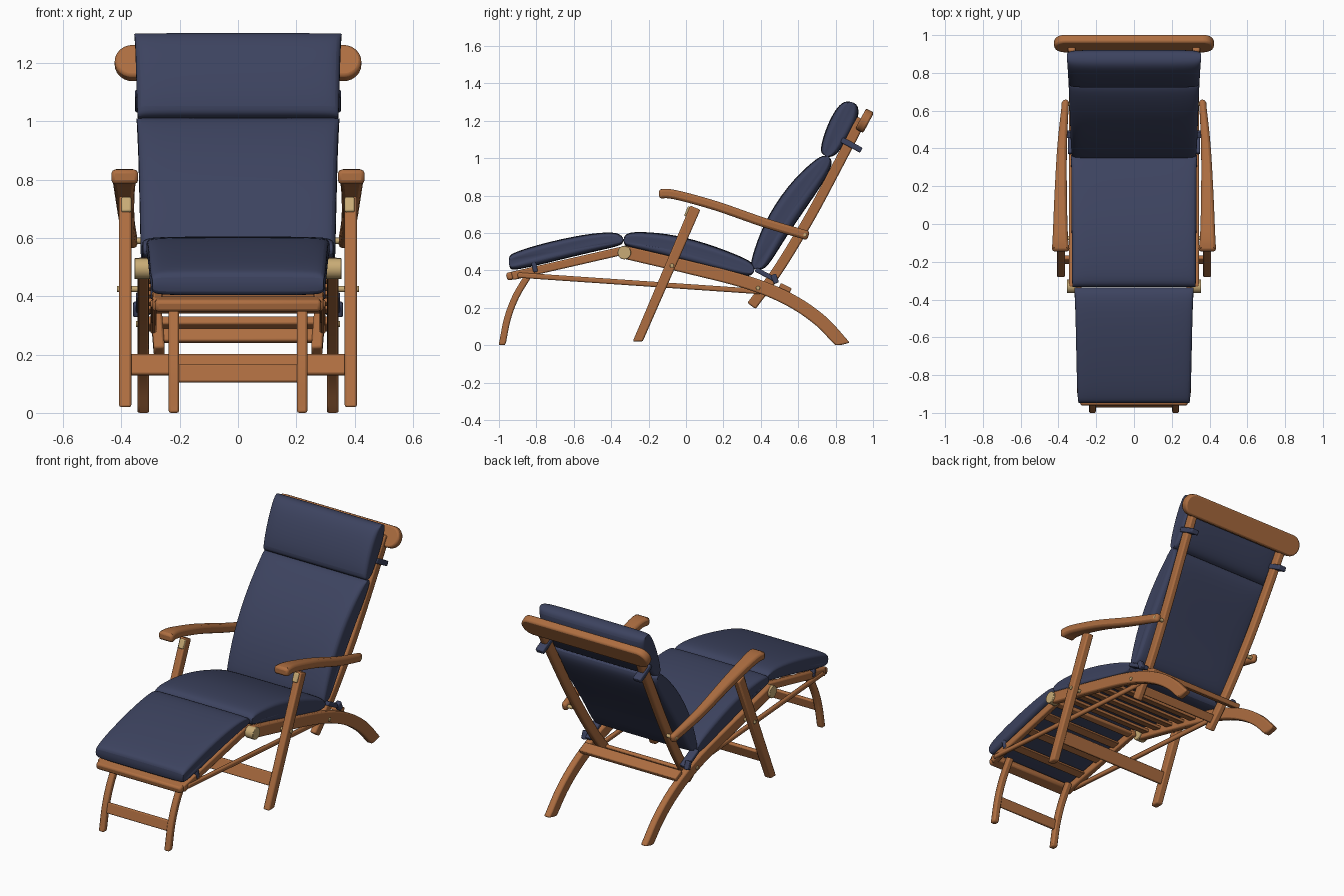
import bpy, bmesh, math
from mathutils import Vector, Matrix

if "Cube" in bpy.data.objects:
    bpy.data.objects.remove(bpy.data.objects["Cube"])


def material(name, rgb, rough):
    m = bpy.data.materials.new(name)
    m.use_nodes = True
    m.diffuse_color = (*rgb, 1)
    bsdf = m.node_tree.nodes["Principled BSDF"]
    bsdf.inputs["Base Color"].default_value = (*rgb, 1)
    bsdf.inputs["Roughness"].default_value = rough
    return m


WOOD = material("teak wood", (0.42, 0.155, 0.052), 0.6)
NAVY = material("navy fabric", (0.046, 0.056, 0.115), 0.9)
BRASS = material("pale brass", (0.58, 0.41, 0.18), 0.5)


def finish(name, bm, mat, bevel=0.0, subsurf=0):
    bmesh.ops.recalc_face_normals(bm, faces=bm.faces)
    mesh = bpy.data.meshes.new(name)
    bm.to_mesh(mesh)
    bm.free()
    mesh.materials.append(mat)
    ob = bpy.data.objects.new(name, mesh)
    bpy.context.collection.objects.link(ob)
    if bevel:
        b = ob.modifiers.new("rounded edges", "BEVEL")
        b.width, b.segments, b.angle_limit = bevel, 2, math.radians(50)
        b.limit_method = "ANGLE"
    if subsurf:
        s = ob.modifiers.new("soft", "SUBSURF")
        s.levels = s.render_levels = subsurf
    bpy.ops.object.select_all(action="DESELECT")
    bpy.context.view_layer.objects.active = ob
    ob.select_set(True)
    bpy.ops.object.shade_smooth_by_angle(angle=math.radians(40))
    return ob


def skin(bm, rings):
    """Join equal rings of points into a closed tube."""
    loops = [[bm.verts.new(p) for p in ring] for ring in rings]
    n = len(loops[0])
    for a, b in zip(loops, loops[1:]):
        for i in range(n):
            j = (i + 1) % n
            bm.faces.new((a[i], a[j], b[j], b[i]))
    bm.faces.new(loops[0])
    bm.faces.new(loops[-1])


def spline(points, steps):
    """Smooth curve through the points."""
    pts = [Vector(p) for p in points]
    pts = [2 * pts[0] - pts[1]] + pts + [2 * pts[-1] - pts[-2]]
    out = []
    for a, b, c, d in zip(pts, pts[1:], pts[2:], pts[3:]):
        for k in range(steps):
            t = k / steps
            out.append(0.5 * (2 * b + (c - a) * t + (2 * a - 5 * b + 4 * c - d) * t ** 2
                              + (3 * b - a - 3 * c + d) * t ** 3))
    return out + [pts[-2]]


def beam(name, path, width, depth, side=1, floor=0.0, steps=5, bevel=0.008):
    """Rectangular timber along x, y, z points; width may taper from start to end."""
    pts = spline(path, steps if len(path) > 2 else 1)
    w0, w1 = width if isinstance(width, tuple) else (width, width)
    bm, rings = bmesh.new(), []
    for i, p in enumerate(pts):
        d = pts[min(i + 1, len(pts) - 1)] - pts[max(i - 1, 0)]
        n = Vector((0, -d.z, d.y)).normalized() * depth / 2
        w = Vector((w0 + (w1 - w0) * i / (len(pts) - 1), 0, 0)) / 2
        ring = [p + w + n, p - w + n, p - w - n, p + w - n]
        rings.append([(q.x * side, q.y, max(q.z, floor)) for q in ring])
    skin(bm, rings)
    return finish(name, bm, WOOD, bevel)


def box(name, centre, size, tilt=0, mat=WOOD, bevel=0.006):
    bm = bmesh.new()
    bmesh.ops.create_cube(bm, size=1, matrix=Matrix.Translation(centre)
                          @ Matrix.Rotation(math.radians(tilt), 4, "X")
                          @ Matrix.Diagonal((*size, 1)))
    return finish(name, bm, mat, bevel)


def cylinder(name, centre, radius, length, mat=BRASS):
    bm = bmesh.new()
    bmesh.ops.create_cone(bm, cap_ends=True, segments=20, radius1=radius, radius2=radius,
                          depth=length, matrix=Matrix.Translation(centre)
                          @ Matrix.Rotation(math.pi / 2, 4, "Y"))
    return finish(name, bm, mat, 0.003)


def cushion(name, pairs, half0, half1):
    """Pillow from (upper, lower) y-z pairs, thinning towards its sides."""
    bm, rings = bmesh.new(), []
    stations = [(0.99, 0.3), (1, 0.55), (0.97, 0.85), (0.85, 0.97), (0.4, 1)]
    stations = [(-x, s) for x, s in stations] + [(x, s) for x, s in stations[::-1]]
    for x, s in stations:
        upper, lower = [], []
        for i, (a, b) in enumerate(pairs):
            a, b = Vector(a), Vector(b)
            mid = (a + b) / 2
            half = half0 + (half1 - half0) * i / (len(pairs) - 1)
            for row, p in ((upper, a), (lower, b)):
                q = mid + (p - mid) * s
                row.append((x * half, q.x, q.y))
        rings.append(upper + lower[::-1])
    skin(bm, rings)
    return finish(name, bm, NAVY, subsurf=2)


# Cushions
cushion("leg_cushion", [((-0.95, 0.475), (-0.945, 0.405)), ((-0.93, 0.49), (-0.92, 0.4)),
                        ((-0.84, 0.525), (-0.8, 0.425)), ((-0.6, 0.585), (-0.58, 0.48)),
                        ((-0.4, 0.61), (-0.38, 0.525)), ((-0.335, 0.59), (-0.33, 0.54))],
        0.295, 0.318)
cushion("seat_cushion", [((-0.335, 0.585), (-0.335, 0.535)), ((-0.3, 0.61), (-0.3, 0.52)),
                         ((-0.1, 0.6), (-0.12, 0.475)), ((0.1, 0.55), (0.06, 0.425)),
                         ((0.31, 0.47), (0.29, 0.37)), ((0.375, 0.43), (0.36, 0.365))],
        0.328, 0.335)
cushion("back_cushion", [((0.345, 0.41), (0.4, 0.4)), ((0.345, 0.45), (0.44, 0.42)),
                         ((0.41, 0.65), (0.535, 0.58)), ((0.545, 0.86), (0.66, 0.76)),
                         ((0.69, 0.995), (0.775, 0.93)), ((0.74, 1.02), (0.785, 1.0))],
        0.328, 0.35)
cushion("head_pillow", [((0.73, 1.02), (0.765, 1.0)), ((0.715, 1.04), (0.81, 1.02)),
                        ((0.74, 1.14), (0.87, 1.11)), ((0.79, 1.25), (0.92, 1.2)),
                        ((0.835, 1.3), (0.925, 1.27)), ((0.87, 1.305), (0.905, 1.295))],
        0.345, 0.358)

for side, label in ((1, "left"), (-1, "right")):
    # Seat rail that sweeps down into the rear leg
    beam(label + "_seat_rail_and_rear_leg",
         [(0.325, -0.34, 0.5), (0.325, 0, 0.42), (0.325, 0.33, 0.335), (0.325, 0.55, 0.245),
          (0.325, 0.72, 0.13), (0.325, 0.85, -0.01)], 0.04, 0.07, side)
    # Back post
    beam(label + "_back_post", [(0.27, 0.35, 0.21), (0.285, 0.49, 0.4), (0.305, 0.66, 0.68),
                                (0.32, 0.81, 0.96), (0.33, 0.94, 1.21)], 0.038, 0.055, side)
    # Armrest, wide at the front
    beam(label + "_armrest", [(0.388, -0.145, 0.81), (0.39, -0.06, 0.805), (0.388, 0.16, 0.745),
                              (0.38, 0.42, 0.655), (0.362, 0.655, 0.585)],
         (0.095, 0.035), 0.05, side, bevel=0.016)
    # Arm support
    beam(label + "_arm_leg", [(0.387, -0.258, 0.0), (0.387, 0.05, 0.735)], 0.043, 0.058,
         side, 0.02)
    # Footrest frame
    beam(label + "_footrest_rail", [(0.275, -0.93, 0.37), (0.285, -0.34, 0.505)], 0.035, 0.045,
         side)
    beam(label + "_foot_leg", [(0.22, -0.985, -0.01), (0.22, -0.955, 0.14), (0.22, -0.91, 0.26),
                               (0.22, -0.845, 0.37)], 0.036, 0.036, side)
    beam(label + "_stay_bar", [(0.29, -0.9, 0.375), (0.29, 0.42, 0.285)], 0.022, 0.028, side)
    # Metal fittings
    cylinder(label + "_knee_hinge", (side * 0.328, -0.33, 0.495), 0.036, 0.055)
    box(label + "_arm_bracket", (side * 0.383, 0.03, 0.705), (0.034, 0.065, 0.055), -23, BRASS)
    cylinder(label + "_leg_pin", (side * 0.378, -0.075, 0.425), 0.011, 0.075)
    cylinder(label + "_back_pin", (side * 0.33, 0.385, 0.305), 0.011, 0.04)
    cylinder(label + "_arm_pin", (side * 0.35, 0.635, 0.59), 0.011, 0.065)
    # Fabric ties
    box(label + "_head_tie", (side * 0.327, 0.885, 1.07), (0.052, 0.12, 0.03), -28, NAVY)
    box(label + "_seat_tie", (side * 0.325, 0.43, 0.375), (0.05, 0.13, 0.025), -28, NAVY)
    box(label + "_seat_tie_end", (side * 0.345, 0.475, 0.355), (0.03, 0.03, 0.05), 20, NAVY)
    box(label + "_foot_tie", (side * 0.285, -0.81, 0.42), (0.03, 0.025, 0.06), 12, NAVY)

# Headboard with rounded ends
bm = bmesh.new()
outline = []
for end in (1, -1):
    for k in range(13):
        a = math.radians(-90 + 15 * k)
        outline.append((end * (0.363 + 0.06 * math.cos(a)), end * 0.062 * math.sin(a)))
tilt = Matrix.Translation((0, 0.955, 1.2)) @ Matrix.Rotation(math.radians(-28), 4, "X")
skin(bm, [[tilt @ Vector((x, y, z)) for x, z in outline] for y in (-0.024, 0.024)])
finish("headboard", bm, WOOD, 0.01)

# Cross rails
box("footrest_front_rail", (0, -0.925, 0.373), (0.57, 0.07, 0.042), 13, bevel=0.012)
box("foot_leg_stretcher", (0, -0.957, 0.135), (0.42, 0.02, 0.062), -14)
box("arm_leg_stretcher", (0, -0.19, 0.165), (0.76, 0.022, 0.075), -23)
box("rear_cross_rail", (0, 0.53, 0.305), (0.65, 0.065, 0.03), -26)
box("lower_back_rail", (0, 0.385, 0.265), (0.53, 0.022, 0.05), -33)
box("knee_rail", (0, -0.36, 0.495), (0.55, 0.04, 0.025), 12)

# Slats under the seat and the footrest
for i in range(6):
    y = -0.26 + 0.105 * i
    box("seat_slat_%d" % (i + 1), (0, y, 0.42 - 0.24 * y), (0.62, 0.055, 0.018), -14, bevel=0.003)
for i in range(3):
    y = -0.78 + 0.15 * i
    box("footrest_slat_%d" % (i + 1), (0, y, 0.58 + 0.22 * y), (0.55, 0.05, 0.016), 12,
        bevel=0.003)
